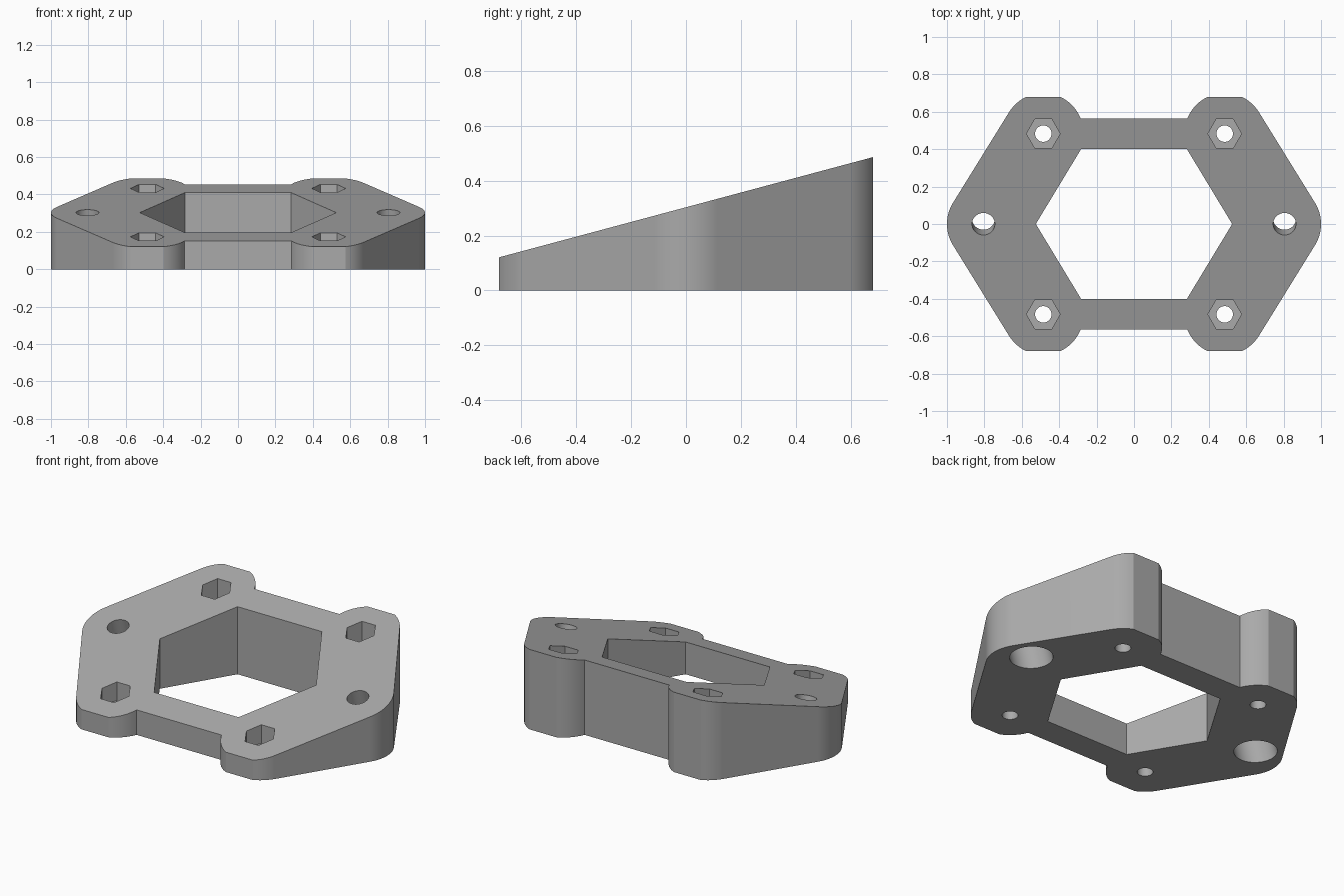
import bpy
import bmesh
from math import atan2, asin, cos, sin, radians, pi, tan
from mathutils import Matrix, Vector

if "Cube" in bpy.data.objects:
    bpy.data.objects.remove(bpy.data.objects["Cube"], do_unlink=True)

TILT = radians(15)      # slope of the top face
MID_Z = 0.303           # height of the top face at the centre
LOBE = 0.485            # nut positions in x and y
R = 0.215               # corner radius
END_X = 0.785           # centre of the rounded ends
DEPTH = 0.68            # half depth, where the lobes are cut flat


def new_object(name, bm):
    bmesh.ops.recalc_face_normals(bm, faces=bm.faces)
    mesh = bpy.data.meshes.new(name)
    bm.to_mesh(mesh)
    bm.free()
    obj = bpy.data.objects.new(name, mesh)
    bpy.context.collection.objects.link(obj)
    return obj


def prism(name, points, bottom, top):
    """Extrude an outline; bottom and top give z from y."""
    bm = bmesh.new()
    rings = [[bm.verts.new((x, y, f(y))) for x, y in points] for f in (bottom, top)]
    for ring in rings:
        bm.faces.new(ring)
    n = len(points)
    for i in range(n):
        j = (i + 1) % n
        bm.faces.new((rings[0][i], rings[0][j], rings[1][j], rings[1][i]))
    return new_object(name, bm)


def arc(cx, cy, start, end, steps):
    angles = [start + (end - start) * i / steps for i in range(steps + 1)]
    return [(cx + R * cos(a), cy + R * sin(a)) for a in angles]


def ring(cx, cy, radius, sides):
    return [(cx + radius * cos(2 * pi * i / sides), cy + radius * sin(2 * pi * i / sides))
            for i in range(sides)]


def mirror_quarter(quarter):
    """Complete a quarter outline, dropping doubled points on the axes."""
    half = quarter + [(x, -y) for x, y in reversed(quarter) if abs(y) > 1e-5]
    return half + [(-x, y) for x, y in reversed(half)]


def tilted_bore(name, x, radius, low, high):
    """Cylinder square to the sloping top, measured along its axis."""
    bm = bmesh.new()
    bmesh.ops.create_cone(bm, cap_ends=True, segments=48, radius1=radius,
                          radius2=radius, depth=high - low)
    place = (Matrix.Translation((x, 0, MID_Z)) @ Matrix.Rotation(TILT, 4, 'X')
             @ Matrix.Translation((0, 0, (low + high) / 2)))
    bmesh.ops.transform(bm, matrix=place, verts=bm.verts)
    return new_object(name, bm)


# Wedge body outline: lobe arc, flat lobe end, lobe arc, rounded end
tangent = atan2(END_X - LOBE, LOBE)
flat = asin((DEPTH - LOBE) / R)
bar = asin((0.565 - LOBE) / R)
quarter = (arc(LOBE, LOBE, pi - bar, pi - flat, 10)
           + arc(LOBE, LOBE, flat, tangent, 6)
           + arc(END_X, 0, tangent, 0, 8))
body = prism("wedge_plate", mirror_quarter(quarter),
             lambda y: 0, lambda y: MID_Z + y * tan(TILT))

# Cutters: centre opening, nut pockets, screw holes, tilted end holes
cutters = [prism("centre_cutter", mirror_quarter([(0.283, 0.4), (0.525, 0)]),
                 lambda y: -1, lambda y: 1)]
for sx in (-1, 1):
    for sy in (-1, 1):
        x, y = sx * LOBE, sy * 0.483
        cutters.append(prism("nut_cutter", ring(x, y, 0.09, 6), lambda y: 0.08, lambda y: 1))
        cutters.append(prism("screw_cutter", ring(x, y, 0.044, 32), lambda y: -1, lambda y: 0.5))
    cutters.append(tilted_bore("end_hole_cutter", sx * 0.805, 0.061, -0.3, 0.3))
    cutters.append(tilted_bore("counterbore_cutter", sx * 0.805, 0.118, -0.7, -0.11))

bpy.ops.object.select_all(action='DESELECT')
bpy.context.view_layer.objects.active = body
body.select_set(True)
for cutter in cutters:
    cutter.hide_render = True
    mod = body.modifiers.new("cut", 'BOOLEAN')
    mod.operation = 'DIFFERENCE'
    mod.solver = 'EXACT'
    mod.object = cutter
    bpy.ops.object.modifier_apply(modifier=mod.name)
    bpy.data.objects.remove(cutter, do_unlink=True)

# Single grey material
grey = bpy.data.materials.new("plain_grey")
grey.use_nodes = True
colour = (0.4, 0.4, 0.4, 1)
grey.diffuse_color = colour
grey.node_tree.nodes["Principled BSDF"].inputs["Base Color"].default_value = colour
body.data.materials.clear()
body.data.materials.append(grey)

# Smooth arcs with crisp edges
bpy.ops.object.shade_smooth_by_angle(angle=radians(20))
weighted = body.modifiers.new("weighted_normals", 'WEIGHTED_NORMAL')
weighted.keep_sharp = True
